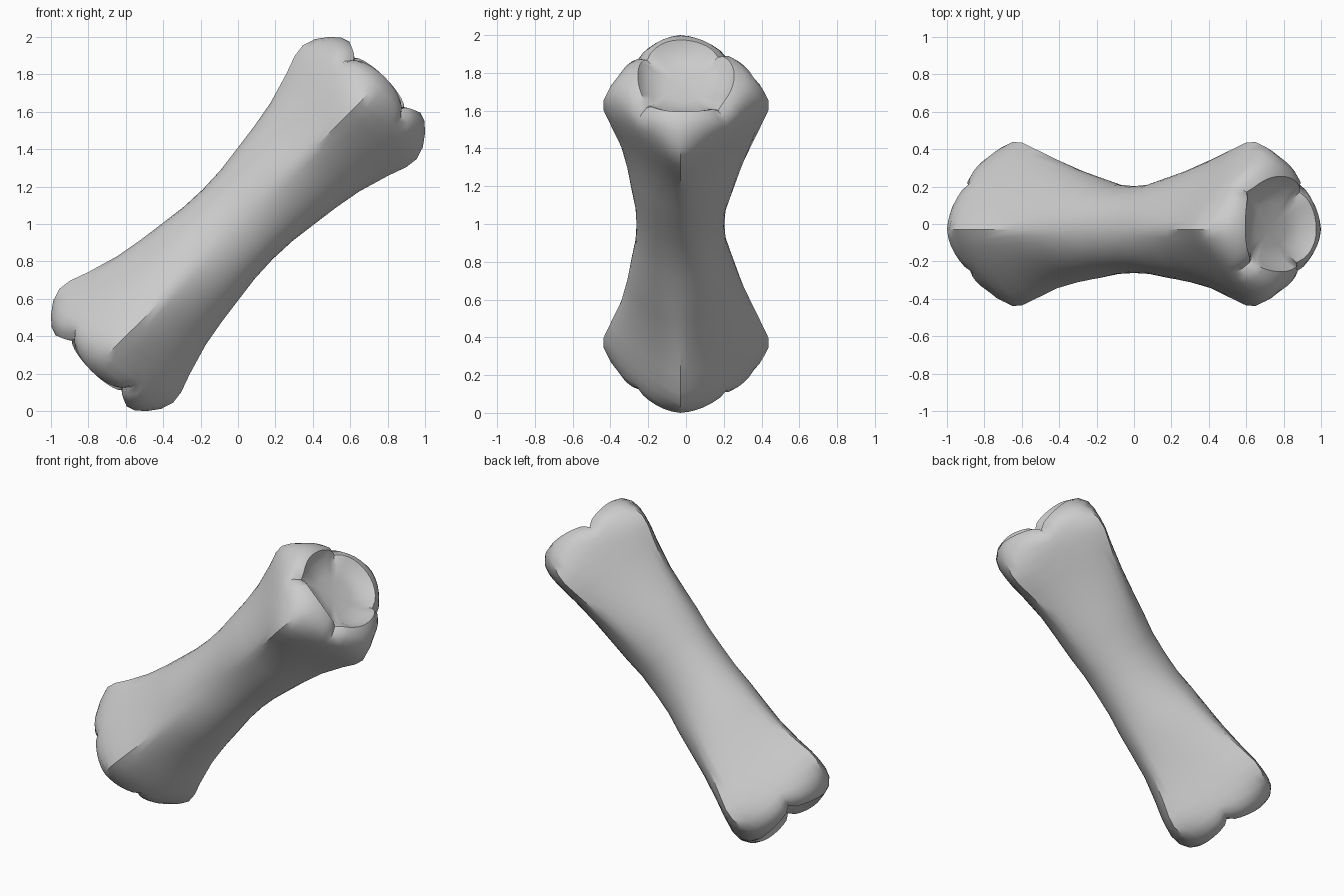
import bpy, bmesh, math
from mathutils import Vector

if "Cube" in bpy.data.objects:
    bpy.data.objects.remove(bpy.data.objects["Cube"])

SIDES = 48
HALF = math.sqrt(0.5)
RIDGE = -0.03  # depth of the shaft's ridge line

# Half profile from waist to cup floor:
# distance along shaft, tall radius, deep radius, depth shift, roundness, knob lift
PROFILE = [
    (0.00, .264, .232, -.03, 2.0, 0),
    (0.14, .270, .240, -.028, 1.9, 0),
    (0.28, .288, .270, -.02, 1.75, 0),
    (0.43, .308, .302, -.01, 1.55, 0),
    (0.58, .335, .343, 0, 1.35, 0),
    (0.75, .385, .402, 0, 1.2, 0),
    (0.85, .421, .436, 0, 1.15, 0),
    (0.91, .430, .438, 0, 1.17, .01),
    (0.96, .408, .414, 0, 1.32, .03),
    (1.00, .364, .366, 0, 1.6, .05),
    (1.03, .315, .310, 0, 1.85, .065),
    (1.05, .268, .255, 0, 2.15, .06),
    (1.035, .215, .205, 0, 2.0, .01),
    (1.03, .120, .120, 0, 2.0, 0),
]


def place(u, v, y):
    """Turn shaft coordinates into the tilted pose."""
    return Vector(((u - v) * HALF, y, 1 + (u + v) * HALF))


def ring(bm, row, end):
    u, tall, deep, shift, power, lift = row
    verts = []
    for i in range(SIDES):
        a = math.tau * i / SIDES
        c, s = math.cos(a), math.sin(a)
        side = deep + math.copysign(shift - RIDGE, s)
        r = (abs(c / tall) ** power + abs(s / side) ** power) ** (-1 / power)
        along = end * (u + lift * math.sqrt(abs(math.cos(2 * a))))
        verts.append(bm.verts.new(place(along, r * c, r * s + RIDGE)))
    return verts


# Shaft with four knobs and a shallow cup at both ends
bm = bmesh.new()
rows = [(r, -1) for r in reversed(PROFILE[1:])] + [(r, 1) for r in PROFILE]
rings = [ring(bm, r, end) for r, end in rows]
for low, high in zip(rings, rings[1:]):
    for i in range(SIDES):
        j = (i + 1) % SIDES
        bm.faces.new((low[i], low[j], high[j], high[i]))

# Cup floors
for loop, end in ((rings[0], -1), (rings[-1], 1)):
    centre = bm.verts.new(place(end * 1.02, 0, RIDGE))
    for i in range(SIDES):
        bm.faces.new((loop[i], loop[(i + 1) % SIDES], centre))
bmesh.ops.recalc_face_normals(bm, faces=bm.faces)

mesh = bpy.data.meshes.new("bone")
bm.to_mesh(mesh)
bm.free()
bone = bpy.data.objects.new("bone", mesh)
bpy.context.collection.objects.link(bone)

# Plain grey surface
grey = bpy.data.materials.new("light_grey")
grey.use_nodes = True
colour = (0.6, 0.6, 0.6, 1)
grey.diffuse_color = colour
grey.node_tree.nodes["Principled BSDF"].inputs["Base Color"].default_value = colour
mesh.materials.append(grey)

# Smooth shading with crisp cup rims
bpy.ops.object.select_all(action='DESELECT')
bone.select_set(True)
bpy.context.view_layer.objects.active = bone
bpy.ops.object.shade_smooth_by_angle(angle=math.radians(45))
